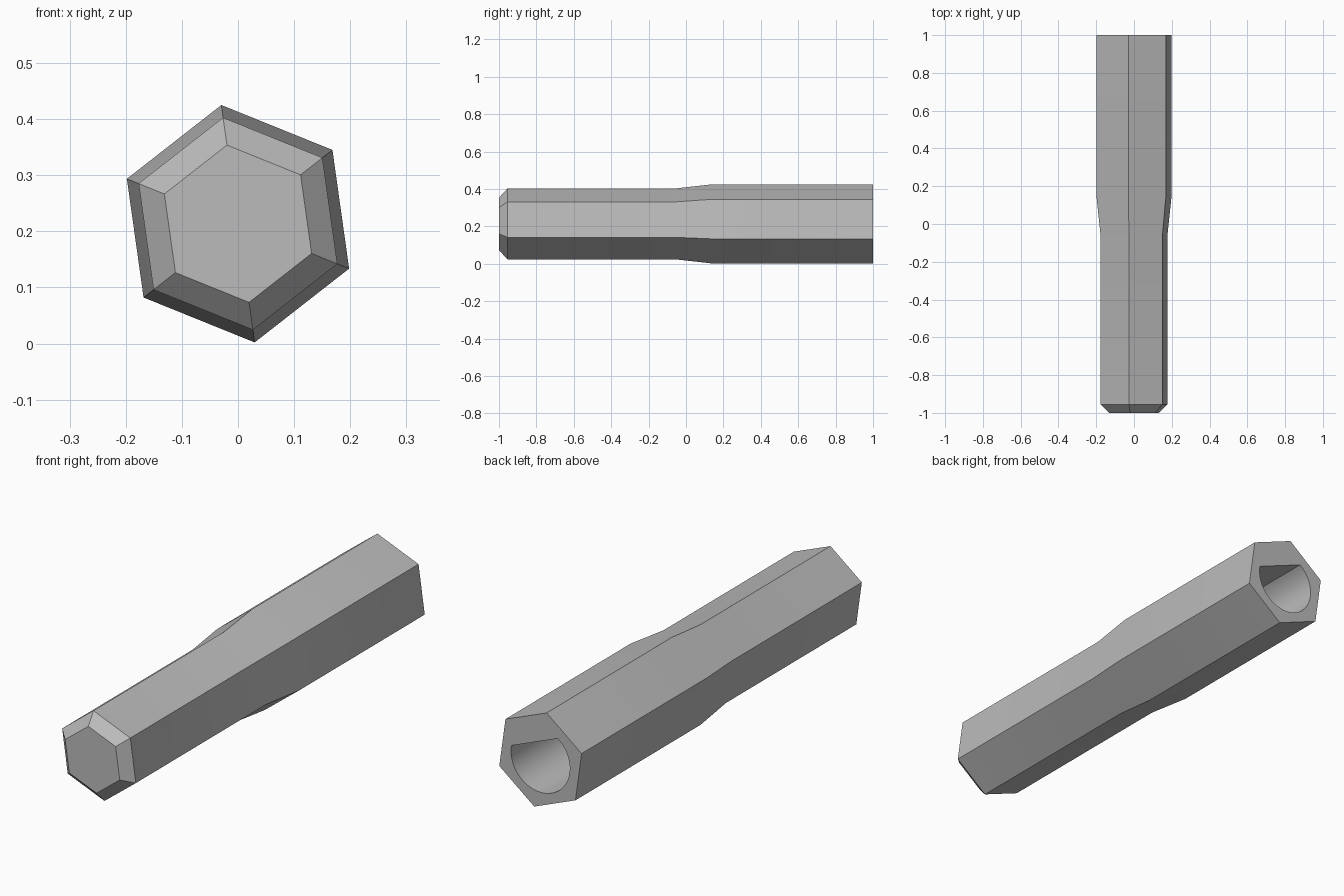
import bpy, bmesh
from math import cos, sin, acos, radians, pi

old = bpy.data.objects.get("Cube")
if old:
    bpy.data.objects.remove(old, do_unlink=True)

CENTRE_Z = 0.2135
TWIST = radians(38)            # roll of the hexagon about the shaft axis

grey = bpy.data.materials.new("plain grey")
colour = (0.5, 0.5, 0.5, 1)
grey.diffuse_color = colour
grey.use_nodes = True
grey.node_tree.nodes["Principled BSDF"].inputs["Base Color"].default_value = colour

bm = bmesh.new()


def ring(y, radius, angles):
    return [bm.verts.new((radius * cos(a), y, CENTRE_Z + radius * sin(a))) for a in angles]


def skin(rings):
    for a, b in zip(rings, rings[1:]):
        for i in range(len(a)):
            j = (i + 1) % len(a)
            bm.faces.new((a[i], a[j], b[j], b[i]))


def rim_edges(loop):
    return [bm.edges.get((v, loop[i - 1])) for i, v in enumerate(loop)]


# Hexagonal body: chamfered tip, slim shank, taper, thick socket end
hexagon = [TWIST + i * pi / 3 for i in range(6)]
stations = [(-1, 0.1415), (-0.955, 0.191), (-0.06, 0.191), (0.14, 0.2136), (1, 0.2136)]
body = [ring(y, r, hexagon) for y, r in stations]
skin(body)
bm.faces.new(body[0])

# D-shaped bore, its flat parallel to one side of the hexagon
BORE, FLAT, STEPS = 0.1415, 0.075, 40
flat_dir = TWIST + pi / 6
half = acos(FLAT / BORE)
arc = [flat_dir + half + (2 * pi - 2 * half) * i / STEPS for i in range(STEPS + 1)]
bore = [ring(y, BORE, arc) for y in (1, 0.14)]
skin(bore)
bm.faces.new(bore[1])

# Back face between the hexagon and the bore
bmesh.ops.triangle_fill(bm, use_beauty=True, normal=(0, 1, 0),
                        edges=rim_edges(body[-1]) + rim_edges(bore[0]))
bmesh.ops.recalc_face_normals(bm, faces=bm.faces[:])

mesh = bpy.data.meshes.new("hex_shaft")
bm.to_mesh(mesh)
bm.free()
mesh.materials.append(grey)
shaft = bpy.data.objects.new("hex_shaft", mesh)
bpy.context.collection.objects.link(shaft)

bpy.ops.object.select_all(action="DESELECT")
shaft.select_set(True)
bpy.context.view_layer.objects.active = shaft
bpy.ops.object.shade_smooth_by_angle(angle=radians(30))
